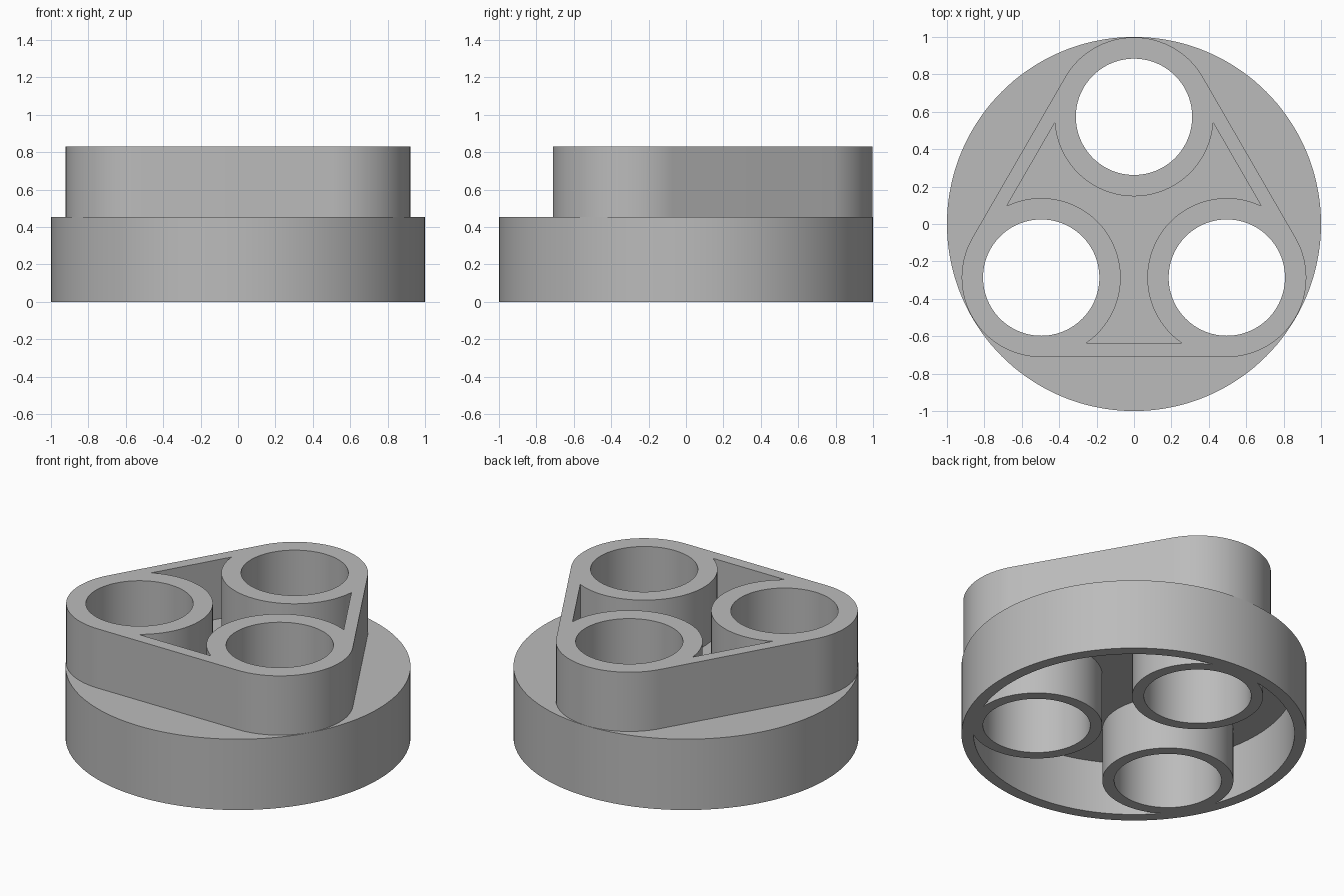
import bpy
import bmesh
from math import acos, cos, sin, degrees, radians

cube = bpy.data.objects.get("Cube")
if cube:
    bpy.data.objects.remove(cube)

# Main dimensions
BASE_R, CAVITY_R = 1.0, 0.93
TUBE_DIST, BORE_R, LOWER_TUBE_R, UPPER_TUBE_R = 0.573, 0.311, 0.38, 0.425
WALL_OFFSET = 0.351
CEILING_Z, BASE_Z, TOP_Z = 0.34, 0.453, 0.832
TUBE_ANGLES = (90, 210, 330)

grey = bpy.data.materials.new("plain grey")
grey.use_nodes = True
grey.diffuse_color = (0.5, 0.5, 0.5, 1)
grey.node_tree.nodes["Principled BSDF"].inputs["Base Color"].default_value = (0.5, 0.5, 0.5, 1)


def arc(center, radius, start, end, steps):
    """Points along an arc, both ends included; angles in degrees."""
    angles = [radians(start + (end - start) * i / steps) for i in range(steps + 1)]
    return [(center[0] + radius * cos(t), center[1] + radius * sin(t)) for t in angles]


def circle(center, radius, steps=96):
    return arc(center, radius, 0, 360, steps)[:-1]


def tube_center(angle):
    return TUBE_DIST * cos(radians(angle)), TUBE_DIST * sin(radians(angle))


def ring(bm, outline, z):
    """Closed loop of vertices and edges at one height."""
    verts = [bm.verts.new((x, y, z)) for x, y in outline]
    edges = [bm.edges.new((v, verts[i - 1])) for i, v in enumerate(verts)]
    return verts, edges


def cap(bm, rings):
    """Flat face inside the first ring, with the other rings as holes."""
    edges = [e for r in rings for e in r[1]]
    bmesh.ops.triangle_fill(bm, edges=edges, use_beauty=True, normal=(0, 0, 1))


def wall(bm, low, high):
    a, b = low[0], high[0]
    for i in range(len(a)):
        bm.faces.new((a[i - 1], a[i], b[i], b[i - 1]))


def finish(bm, name):
    bmesh.ops.recalc_face_normals(bm, faces=bm.faces[:])
    mesh = bpy.data.meshes.new(name)
    bm.to_mesh(mesh)
    bm.free()
    mesh.materials.append(grey)
    obj = bpy.data.objects.new(name, mesh)
    bpy.context.collection.objects.link(obj)
    bpy.ops.object.select_all(action='DESELECT')
    obj.select_set(True)
    bpy.context.view_layer.objects.active = obj
    bpy.ops.object.shade_smooth_by_angle(angle=radians(30))


# Outlines shared by the parts
bores = [circle(tube_center(a), BORE_R) for a in TUBE_ANGLES]
rim = circle((0, 0), BASE_R, 144)

# Underside cavity: round wall interrupted by the three lower tubes
meet_cos = (TUBE_DIST**2 + CAVITY_R**2 - LOWER_TUBE_R**2) / (2 * TUBE_DIST * CAVITY_R)
wall_turn = degrees(acos(meet_cos))
tube_turn = degrees(acos((CAVITY_R * meet_cos - TUBE_DIST) / LOWER_TUBE_R))
cavity = []
for a in TUBE_ANGLES:
    cavity += arc(tube_center(a), LOWER_TUBE_R, a - tube_turn, a + tube_turn - 360, 80)
    cavity += arc((0, 0), CAVITY_R, a + wall_turn, a + 120 - wall_turn, 40)[1:-1]

# Upper carrier: rounded triangle with an opening between its tubes
hull, opening = [], []
cusp = 60 + degrees(acos(WALL_OFFSET / UPPER_TUBE_R))
for a in TUBE_ANGLES:
    hull += arc(tube_center(a), UPPER_TUBE_R, a - 60, a + 60, 36)
    opening += arc(tube_center(a), UPPER_TUBE_R, a - cusp, a + cusp - 360, 48)

# Round base with lower tubes
bm = bmesh.new()
rim_low, rim_high = ring(bm, rim, 0), ring(bm, rim, BASE_Z)
cavity_low, cavity_high = ring(bm, cavity, 0), ring(bm, cavity, CEILING_Z)
bores_low = [ring(bm, b, 0) for b in bores]
bores_high = [ring(bm, b, BASE_Z) for b in bores]
cap(bm, [rim_low, cavity_low] + bores_low)
cap(bm, [cavity_high])
cap(bm, [rim_high] + bores_high)
for low, high in [(rim_low, rim_high), (cavity_low, cavity_high), *zip(bores_low, bores_high)]:
    wall(bm, low, high)
finish(bm, "round_base")

# Triangular carrier with upper tubes
bm = bmesh.new()
outlines = [hull, opening] + bores
lows = [ring(bm, o, BASE_Z) for o in outlines]
highs = [ring(bm, o, TOP_Z) for o in outlines]
cap(bm, lows)
cap(bm, highs)
for low, high in zip(lows, highs):
    wall(bm, low, high)
finish(bm, "triangular_carrier")
